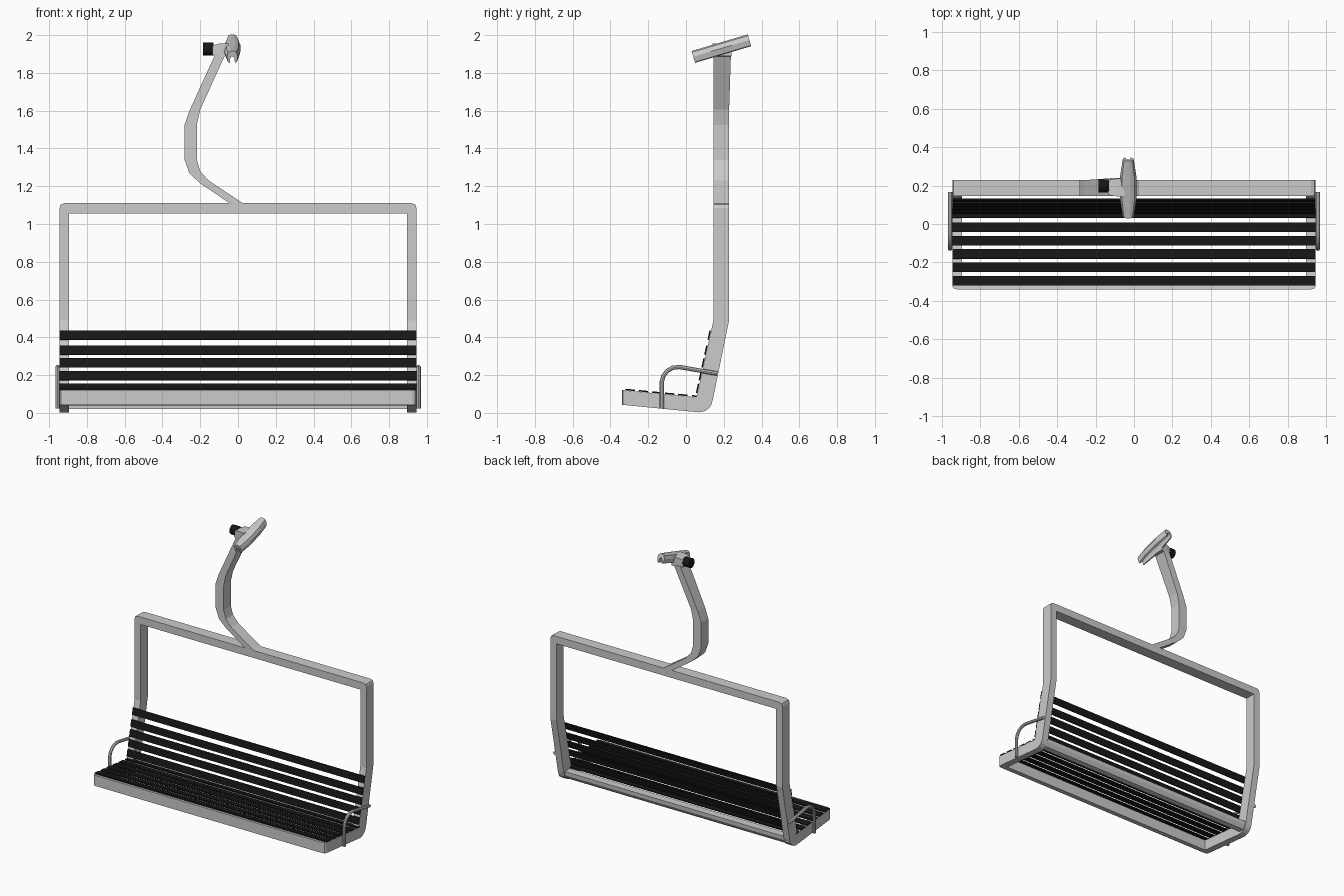
import bpy, bmesh, math
from mathutils import Vector, Matrix

if "Cube" in bpy.data.objects:
    bpy.data.objects.remove(bpy.data.objects["Cube"])

black = bpy.data.materials.new("black_slats")
black.diffuse_color = (0.008, 0.008, 0.008, 1)
black.use_nodes = True
black.node_tree.nodes["Principled BSDF"].inputs["Base Color"].default_value = black.diffuse_color


def finish(name, bm, mat=None):
    bmesh.ops.recalc_face_normals(bm, faces=bm.faces[:])
    me = bpy.data.meshes.new(name)
    bm.to_mesh(me)
    bm.free()
    ob = bpy.data.objects.new(name, me)
    bpy.context.collection.objects.link(ob)
    if mat:
        me.materials.append(mat)
    return ob


def loft(name, rings, mat=None):
    bm = bmesh.new()
    vs = [[bm.verts.new(p) for p in r] for r in rings]
    n = len(vs[0])
    for a, b in zip(vs, vs[1:]):
        for i in range(n):
            j = (i + 1) % n
            bm.faces.new((a[i], a[j], b[j], b[i]))
    bm.faces.new(vs[0])
    bm.faces.new(vs[-1])
    return finish(name, bm, mat)


def prism(name, pts, axis, t0, t1, mat=None):
    to3d = {'x': lambda u, v, t: (t, u, v),
            'y': lambda u, v, t: (u, t, v),
            'z': lambda u, v, t: (u, v, t)}[axis]
    return loft(name, [[to3d(u, v, t) for u, v in pts] for t in (t0, t1)], mat)


def slat(name, y, z, angle, width=0.05):
    bm = bmesh.new()
    bmesh.ops.create_cube(bm, size=1, matrix=Matrix.Translation((0, y, z))
                          @ Matrix.Rotation(angle, 4, 'X')
                          @ Matrix.Diagonal((1.89, width, 0.008, 1)))
    return finish(name, bm, black)


# Upper frame hoop: two posts joined by a top bar
half = [(0.895, 0.49), (0.945, 0.49), (0.945, 1.085), (0.938, 1.103), (0.92, 1.11)]
outer = half + [(-x, z) for x, z in reversed(half)]
prism("upper_frame", outer + [(-0.895, 1.055), (0.895, 1.055)], 'y', 0.145, 0.228)

# Bent side rails carrying seat and backrest
rail = [(0.145, 0.49), (0.228, 0.49), (0.142, 0.07), (0.134, 0.043), (0.122, 0.025),
        (0.1, 0.01), (0.07, 0.003), (-0.3, 0.039), (-0.3, 0.117), (0.056, 0.083)]
for side, s in (("right", 1), ("left", -1)):
    prism(side + "_rail", rail, 'x', s * 0.895, s * 0.945)

# Front seat beam with rounded corners, tilted with the seat
fh = [(0.945, -0.3), (0.945, -0.322), (0.938, -0.334), (0.922, -0.34)]
beam = prism("front_beam", fh + [(-x, y) for x, y in reversed(fh)], 'z', 0.043, 0.121)
for v in beam.data.vertices:
    v.co.z -= 0.097 * (v.co.y + 0.34)

# Rear beam at the bend
prism("rear_beam", [(0.072, 0.02), (0.112, 0.022), (0.13, 0.05), (0.132, 0.078), (0.072, 0.078)],
      'x', -0.9, 0.9)

# Seat and backrest slats
for i in range(6):
    y = -0.295 + i * 0.0695
    slat("seat_slat_%d" % (i + 1), y, 0.122 - 0.0955 * (y + 0.3), -0.097,
         0.05 if i < 5 else 0.04)
for i, z in enumerate((0.13, 0.197, 0.265, 0.332, 0.412)):
    y = 0.056 + (z - 0.083) * 0.2187 - 0.005
    slat("back_slat_%d" % (i + 1), y, z, math.atan2(1, 0.2187))

# Tubular armrests
arm = [(-0.128, 0.022), (-0.128, 0.165), (-0.12, 0.195), (-0.1, 0.222), (-0.07, 0.239),
       (-0.035, 0.243), (0.165, 0.208)]
for side, s in (("right", 1), ("left", -1)):
    cu = bpy.data.curves.new(side + "_armrest", 'CURVE')
    cu.dimensions = '3D'
    cu.bevel_depth = 0.0115
    cu.bevel_resolution = 2
    cu.use_fill_caps = True
    sp = cu.splines.new('POLY')
    sp.points.add(len(arm) - 1)
    for p, (y, z) in zip(sp.points, arm):
        p.co = (s * 0.956, y, z, 1)
    ob = bpy.data.objects.new(side + "_armrest", cu)
    bpy.context.collection.objects.link(ob)
    bpy.ops.object.select_all(action='DESELECT')
    ob.select_set(True)
    bpy.context.view_layer.objects.active = ob
    bpy.ops.object.convert(target='MESH')
    bpy.ops.object.shade_smooth_by_angle()

# Curved hanger arm, lofted from left and right edges of its outline
left = [(-0.03, 1.1), (-0.2, 1.215), (-0.257, 1.268), (-0.283, 1.34), (-0.283, 1.525),
        (-0.257, 1.6), (-0.12, 1.9)]
right = [(0.04, 1.1), (-0.155, 1.23), (-0.2, 1.28), (-0.218, 1.34), (-0.218, 1.525),
         (-0.2, 1.605), (-0.066, 1.9)]
rings = []
for i, ((xa, za), (xb, zb)) in enumerate(zip(left, right)):
    y1 = 0.238 if i == 6 else 0.228
    rings.append([(xa, 0.145, za), (xb, 0.145, zb), (xb, y1, zb), (xa, y1, za)])
loft("hanger_arm", rings)

# Cable grip: channel section, wider in the middle, tilted upward to the back
hs = [(0.45, -0.034), (0.8, -0.03), (1.0, 0.0), (0.75, 0.024), (0.3, 0.031)]
inner = [(-0.42, -0.012), (-0.2, 0.002), (0.2, 0.002), (0.42, -0.012)]
sec = hs + [(-u, v) for u, v in reversed(hs)] + inner
tilt = Matrix.Translation((-0.03, 0.187, 1.93)) @ Matrix.Rotation(math.radians(16.5), 4, 'X')
loft("cable_grip", [[tilt @ Vector((u * w, y, v)) for u, v in sec]
                    for y, w in ((-0.155, 0.029), (-0.06, 0.043), (0.06, 0.043), (0.155, 0.029))])

# Grip housing joining arm, grip and spring cap
loft("grip_housing", [[(x, 0.19 - d, z0), (x, 0.19 + d, z0), (x, 0.19 + d, z1), (x, 0.19 - d, z1)]
                      for x, d, z0, z1 in ((-0.135, 0.038, 1.895, 1.945),
                                           (-0.1, 0.045, 1.885, 1.955),
                                           (-0.05, 0.05, 1.89, 1.955))])

# Black spring cap
ring = [(0.197 + 0.034 * math.cos(k * math.pi / 6), 1.926 + 0.034 * math.sin(k * math.pi / 6))
        for k in range(12)]
prism("spring_cap", ring, 'x', -0.185, -0.13, black)
